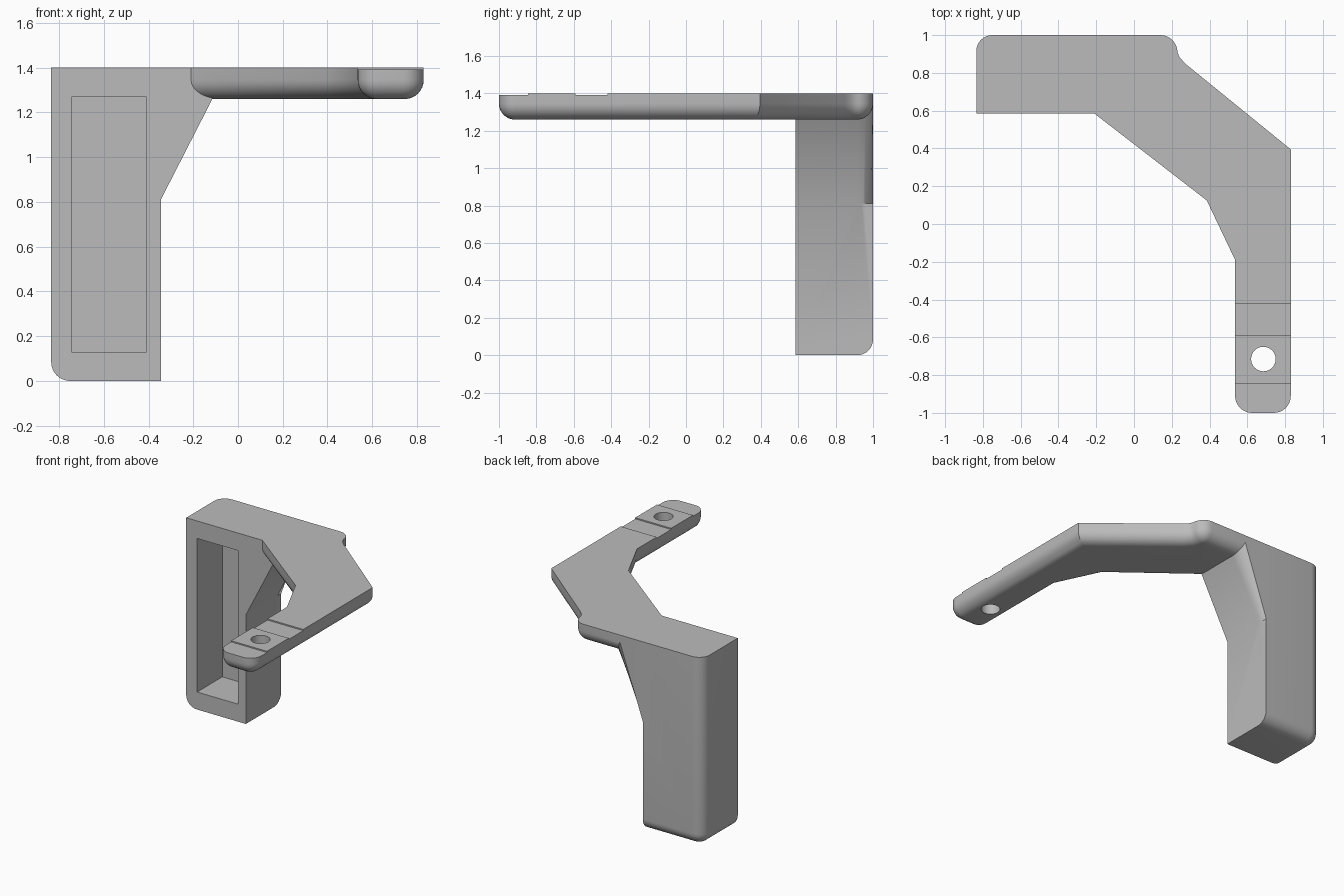
import bpy, bmesh
from math import cos, sin, radians
from mathutils import Vector

cube = bpy.data.objects.get("Cube")
if cube:
    bpy.data.objects.remove(cube)

GREY = (0.5, 0.5, 0.5, 1)
mat = bpy.data.materials.new("plain grey")
mat.use_nodes = True
mat.diffuse_color = GREY
mat.node_tree.nodes["Principled BSDF"].inputs["Base Color"].default_value = GREY


def arc(cx, cy, r, start, end, steps=8):
    angles = [radians(start + (end - start) * i / steps) for i in range(steps + 1)]
    return [(cx + r * cos(a), cy + r * sin(a)) for a in angles]


def add_object(name, bm):
    bmesh.ops.recalc_face_normals(bm, faces=bm.faces)
    mesh = bpy.data.meshes.new(name)
    bm.to_mesh(mesh)
    bm.free()
    mesh.materials.append(mat)
    obj = bpy.data.objects.new(name, mesh)
    bpy.context.collection.objects.link(obj)
    return obj


def prism(points, depth):
    """Extrude a closed 3D outline along a vector."""
    bm = bmesh.new()
    face = bm.faces.new([bm.verts.new(p) for p in points])
    top = bmesh.ops.extrude_face_region(bm, geom=[face])
    moved = [v for v in top["geom"] if isinstance(v, bmesh.types.BMVert)]
    bmesh.ops.translate(bm, verts=moved, vec=depth)
    bmesh.ops.recalc_face_normals(bm, faces=bm.faces)
    return bm


def round_edges(bm, rule, radius):
    edges = [e for e in bm.edges if rule(e.verts[0].co, e.verts[1].co)]
    bmesh.ops.bevel(bm, geom=edges, offset=radius, segments=8, profile=0.5,
                    affect='EDGES', clamp_overlap=False)


def box(name, low, high):
    (x0, y0, z0), (x1, y1, z1) = low, high
    outline = [(x0, y0, z0), (x1, y0, z0), (x1, y1, z0), (x0, y1, z0)]
    return add_object(name, prism(outline, Vector((0, 0, z1 - z0))))


def combine(target, other, operation):
    mod = target.modifiers.new(operation.lower(), 'BOOLEAN')
    mod.operation, mod.solver, mod.object = operation, 'EXACT', other
    bpy.context.view_layer.objects.active = target
    bpy.ops.object.modifier_apply(modifier=mod.name)
    bpy.data.objects.remove(other)


TOP, UNDER = 1.40, 1.26
FRONT, BACK, LEFT = 0.585, 1.0, -0.835

# Upright column with the sloping gusset on its inner side
profile = [(LEFT, 0), (-0.345, 0), (-0.345, 0.81), (-0.043, TOP), (LEFT, TOP)]
bm = prism([(x, FRONT, z) for x, z in profile], Vector((0, BACK - FRONT, 0)))


def column_edge(a, b):
    mid = (a + b) / 2
    at_back = min(a.y, b.y) > BACK - 0.01
    outer = max(a.x, b.x) < LEFT + 0.01
    low = max(a.z, b.z) < 0.01
    slope = -0.34 < mid.x < -0.05 and mid.z < TOP - 0.01
    return (at_back and (outer or low or slope)) or (outer and low)


round_edges(bm, column_edge, 0.085)
bracket = add_object("bracket", bm)

# Cranked arm with a rounded underside
outline = [(-0.36, FRONT), (-0.21, FRONT), (0.385, 0.125), (0.535, -0.19)]
outline += arc(0.625, -0.91, 0.09, 180, 270)
outline += arc(0.74, -0.91, 0.09, 270, 360)
outline += [(0.83, 0.395), (0.27, 0.85), (0.24, 0.885)]
outline += arc(0.14, 0.91, 0.09, 0, 90) + [(-0.36, BACK)]
bm = prism([(x, y, UNDER) for x, y in outline], Vector((0, 0, TOP - UNDER)))
round_edges(bm, lambda a, b: max(a.z, b.z) < UNDER + 0.01, 0.085)
combine(bracket, add_object("arm", bm), 'UNION')

# Deep pocket in the front of the column
combine(bracket, box("pocket_cutter", (-0.745, FRONT - 0.1, 0.13), (-0.41, 0.88, 1.27)),
        'DIFFERENCE')

# Shallow steps across the top of the arm tip
for y0, y1 in ((-0.59, -0.42), (-1.1, -0.845)):
    combine(bracket, box("step_cutter", (0.4, y0, TOP - 0.009), (0.95, y1, TOP + 0.1)),
            'DIFFERENCE')

# Round screw hole through the tip
hole = [(x, y, UNDER - 0.1) for x, y in arc(0.685, -0.715, 0.065, 0, 360, 32)[:-1]]
combine(bracket, add_object("hole_cutter", prism(hole, Vector((0, 0, 0.4)))), 'DIFFERENCE')

# Smooth the rounded edges, keep corners sharp
bpy.ops.object.select_all(action='DESELECT')
bracket.select_set(True)
bpy.context.view_layer.objects.active = bracket
bpy.ops.object.shade_smooth_by_angle(angle=radians(30))
